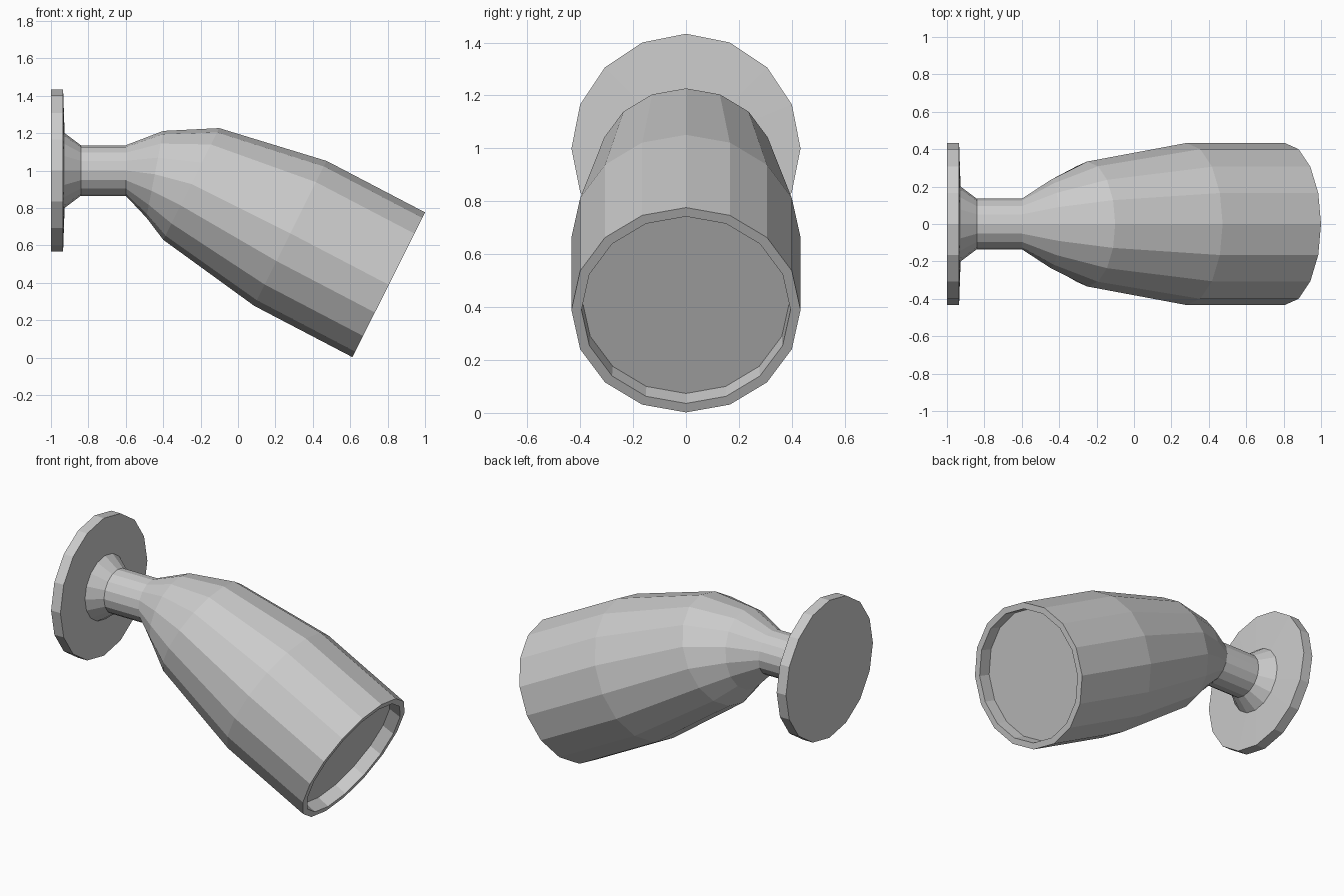
import bpy, bmesh, math
from mathutils import Vector

if "Cube" in bpy.data.objects:
    bpy.data.objects.remove(bpy.data.objects["Cube"])

SIDES = 16


def tube(name, rings):
    """Loft 16-sided rings (x, z, radius, tilt in degrees) and cap both ends."""
    bm = bmesh.new()
    loops = []
    for x, z, r, tilt in rings:
        t = math.radians(tilt)
        up = Vector((math.sin(t), 0, math.cos(t)))
        side = Vector((0, 1, 0))
        loop = []
        for i in range(SIDES):
            a = 2 * math.pi * i / SIDES
            loop.append(bm.verts.new(Vector((x, 0, z)) + r * (math.cos(a) * up + math.sin(a) * side)))
        loops.append(loop)
    for a, b in zip(loops, loops[1:]):
        for i in range(SIDES):
            j = (i + 1) % SIDES
            bm.faces.new((a[i], a[j], b[j], b[i]))
    bm.faces.new(loops[0])
    bm.faces.new(loops[-1])
    bmesh.ops.recalc_face_normals(bm, faces=bm.faces)
    mesh = bpy.data.meshes.new(name)
    bm.to_mesh(mesh)
    bm.free()
    obj = bpy.data.objects.new(name, mesh)
    bpy.context.collection.objects.link(obj)
    return obj


# Wall plate with its slightly raised front and collar, ending at the stem
tube("wall_plate", [
    (-1.0, 1.0, 0.433, 0),
    (-0.935, 1.0, 0.433, 0),
    (-0.927, 1.0, 0.20, 0),
    (-0.84, 1.0, 0.135, 0),
])

# Stem and bent, flaring head with a recessed face
TILT = 26.6
ax = Vector((math.cos(math.radians(TILT)), 0, -math.sin(math.radians(TILT))))
mouth = Vector((0.806, 0, 0.389))
floor = mouth - 0.078 * ax
tube("stem_and_head", [
    (-0.84, 1.0, 0.135, 0),
    (-0.60, 1.0, 0.135, 0),
    (-0.445, 0.98, 0.236, 11),
    (-0.25, 0.928, 0.334, TILT),
    (0.28, 0.664, 0.433, TILT),
    (mouth.x, mouth.z, 0.433, TILT),
    (mouth.x, mouth.z, 0.395, TILT),
    (floor.x, floor.z, 0.392, TILT),
])
